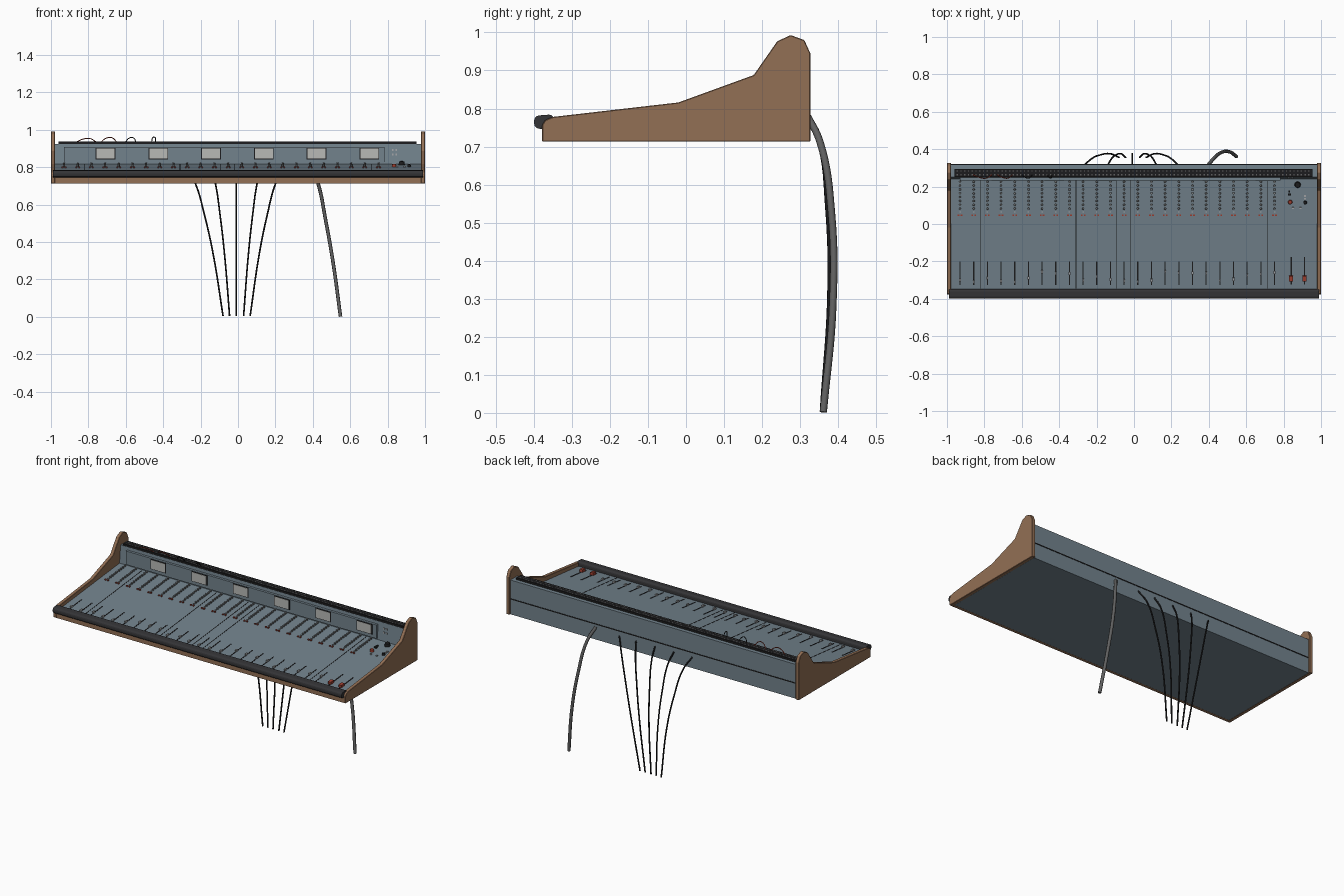
import bpy, bmesh, math, random
from mathutils import Matrix, Vector

if "Cube" in bpy.data.objects:
    bpy.data.objects.remove(bpy.data.objects["Cube"])

random.seed(4)


def material(name, rgb):
    m = bpy.data.materials.new(name)
    m.diffuse_color = (*rgb, 1)
    m.use_nodes = True
    m.node_tree.nodes["Principled BSDF"].inputs["Base Color"].default_value = m.diffuse_color
    return m


WOOD = material("wood", (0.29, 0.16, 0.09))
BLUE = material("blue grey metal", (0.17, 0.225, 0.265))
BLACK = material("black", (0.012, 0.012, 0.013))
PAD = material("dark padding", (0.035, 0.035, 0.038))
GREY = material("cable grey", (0.12, 0.12, 0.12))
METER = material("meter face", (0.48, 0.49, 0.47))
SILVER = material("light grey", (0.38, 0.39, 0.40))
RED = material("red", (0.35, 0.05, 0.03))

Y0, Z0, Y1, Z1 = -0.36, 0.755, 0.24, 0.816      # sloping desk surface
TILT = math.atan2(Z1 - Z0, Y1 - Y0)


def desk(y):
    return Z0 + (y - Y0) * (Z1 - Z0) / (Y1 - Y0)


def finish(name, bm, mat, smooth=False):
    bmesh.ops.recalc_face_normals(bm, faces=bm.faces)
    me = bpy.data.meshes.new(name)
    bm.to_mesh(me)
    bm.free()
    me.materials.append(mat)
    ob = bpy.data.objects.new(name, me)
    bpy.context.collection.objects.link(ob)
    if smooth:
        bpy.context.view_layer.objects.active = ob
        ob.select_set(True)
        bpy.ops.object.shade_smooth_by_angle()
        ob.select_set(False)
    return ob


def extrude(name, profile, x0, x1, mat, bevel=0):
    """Solid from a (y, z) profile running along x."""
    bm = bmesh.new()
    face = bm.faces.new([bm.verts.new((x0, y, z)) for y, z in profile])
    r = bmesh.ops.extrude_face_region(bm, geom=[face])
    bmesh.ops.translate(bm, vec=(x1 - x0, 0, 0),
                        verts=[v for v in r["geom"] if isinstance(v, bmesh.types.BMVert)])
    ob = finish(name, bm, mat)
    if bevel:
        b = ob.modifiers.new("bevel", "BEVEL")
        b.width, b.segments = bevel, 1
    return ob


def boxes(name, items, mat):
    """items: (centre, size, tilted)"""
    bm = bmesh.new()
    for c, s, tilted in items:
        rot = Matrix.Rotation(TILT if tilted else 0, 4, 'X')
        bmesh.ops.create_cube(bm, size=1, matrix=Matrix.Translation(c) @ rot @ Matrix.Diagonal((*s, 1)))
    return finish(name, bm, mat)


def knobs(name, items, mat, sides=8):
    """items: (base point, radius, height), standing on the sloping desk"""
    bm = bmesh.new()
    rot = Matrix.Rotation(TILT, 4, 'X')
    for p, r, h in items:
        m = Matrix.Translation(p) @ rot @ Matrix.Translation((0, 0, h / 2))
        bmesh.ops.create_cone(bm, cap_ends=True, segments=sides, radius1=r, radius2=r * 0.8,
                              depth=h, matrix=m)
    return finish(name, bm, mat, True)


def cable(name, points, radius, mat):
    cu = bpy.data.curves.new(name, 'CURVE')
    cu.dimensions = '3D'
    cu.bevel_depth, cu.bevel_resolution = radius, 2
    cu.resolution_u = 8
    cu.use_fill_caps = True
    sp = cu.splines.new('BEZIER')
    sp.bezier_points.add(len(points) - 1)
    for bp, p in zip(sp.bezier_points, points):
        bp.co = p
        bp.handle_left_type = bp.handle_right_type = 'AUTO'
    cu.materials.append(mat)
    bpy.context.collection.objects.link(bpy.data.objects.new(name, cu))


# Wooden end cheeks and front board
cheek = [(-0.378, 0.713), (0.327, 0.713), (0.327, 0.945), (0.311, 0.98), (0.275, 0.993),
         (0.24, 0.977), (0.178, 0.888), (-0.02, 0.816), (-0.35, 0.778), (-0.37, 0.77), (-0.378, 0.757)]
for side, x in (("left", -1), ("right", 0.978)):
    extrude(side + "_cheek", cheek, x, x + 0.022, WOOD, 0.002)
extrude("front_board", [(-0.376, 0.713), (-0.358, 0.713), (-0.358, 0.76), (-0.376, 0.76)],
        -0.979, 0.979, WOOD)

# Metal case with the raised rear bridge
extrude("case", [(-0.36, 0.7135), (0.318, 0.7135), (0.318, 0.925), (0.25, 0.925), (Y1, Z1), (Y0, Z0)],
        -0.979, 0.979, BLUE)
extrude("back_groove", [(0.316, 0.806), (0.32, 0.806), (0.32, 0.812), (0.316, 0.812)], -0.978, 0.978, BLACK)

# Padded arm rest
rest = []
for cy, cz, a0 in ((-0.36, 0.771, 0), (-0.386, 0.769, 90), (-0.386, 0.76, 180), (-0.36, 0.757, 270)):
    rest += [(cy + 0.013 * math.cos(math.radians(a0 + d)), cz + 0.013 * math.sin(math.radians(a0 + d)))
             for d in (0, 30, 60, 90)]
extrude("arm_rest", rest, -0.988, 0.988, PAD)

# Meter panel with six meters
boxes("meter_panel", [((-0.073, 0.241, 0.865), (1.715, 0.016, 0.084), False)], BLUE)
meter_x = [-0.708 + 0.282 * i for i in range(6)]
boxes("meter_frames", [((x, 0.233, 0.873), (0.106, 0.004, 0.062), False) for x in meter_x], BLACK)
boxes("meter_faces", [((x, 0.231, 0.873), (0.096, 0.004, 0.054), False) for x in meter_x], METER)

# Patch bay on the bridge top
boxes("patch_bay", [((-0.003, 0.273, 0.93), (1.915, 0.044, 0.014), False)], BLACK)
boxes("patch_sockets", [((-0.945 + 0.02 * i, y, 0.937), (0.007, 0.007, 0.002), False)
                        for i in range(95) for y in (0.263, 0.283)], GREY)

# Patch leads
for i, (a, b, top, mat) in enumerate(((-0.86, -0.76, 0.953, RED), (-0.73, -0.65, 0.958, RED),
                                      (-0.6, -0.545, 0.958, BLACK), (-0.462, -0.44, 0.961, BLACK))):
    cable(f"patch_lead_{i + 1}", [(a, 0.263, 0.936), (a + (b - a) * 0.3, 0.25, top - 0.003),
                                  (a + (b - a) * 0.7, 0.245, top), (b, 0.263, 0.936)], 0.0025, mat)

# Panel seams
seam_y = -0.055
boxes("panel_seams", [((x, seam_y, desk(seam_y)), (0.004, 0.58, 0.002), True)
                      for x in (-0.82, -0.31, -0.092, -0.018, 0.713)], BLACK)

# Channel strips: fader, knobs and buttons
channels = [-0.93 + 0.0731 * i for i in range(24)]
slots, caps, bases, tops, reds, switches = [], [], [], [], [], []
for x in channels:
    slots.append(((x, -0.263, desk(-0.263)), (0.006, 0.124, 0.003), True))
    y = random.uniform(-0.315, -0.25)
    caps.append(((x, y, desk(y) + 0.006), (0.009, 0.016, 0.012), True))
    for k in range(8):
        y = 0.082 + 0.0205 * k
        bases.append(((x, y, desk(y)), 0.0062, 0.008))
        tops.append(((x, y, desk(y) + 0.008), 0.0045, 0.003))
    for dx in (-0.008, 0.008):
        reds.append(((x + dx, 0.047, desk(0.047) + 0.003), (0.009, 0.008, 0.007), True))
    switches.append(((x, 0.064, desk(0.064) + 0.003), (0.008, 0.006, 0.006), True))
boxes("fader_caps", caps, SILVER)
knobs("channel_knobs", bases, GREY)
knobs("knob_caps", tops, SILVER)
boxes("channel_buttons", reds, RED)
boxes("channel_switches", switches, SILVER)

# Master section
masters = (0.84, 0.912)
slots += [((x, -0.25, desk(-0.25)), (0.007, 0.15, 0.003), True) for x in masters]
boxes("fader_slots", slots, BLACK)
boxes("master_fader_caps", [((x, -0.292, desk(-0.292) + 0.009), (0.02, 0.03, 0.016), True)
                            for x in masters], RED)
knobs("monitor_knob", [((0.875, 0.21, desk(0.21)), 0.017, 0.018),
                       ((0.915, 0.115, desk(0.115)), 0.01, 0.012)], BLACK, 16)
knobs("talkback_knob", [((0.835, 0.117, desk(0.117)), 0.012, 0.014)], RED, 16)
boxes("master_switches", [((0.832, 0.158, desk(0.158) + 0.004), (0.016, 0.012, 0.01), True),
                          ((0.83, 0.174, desk(0.174) + 0.004), (0.008, 0.012, 0.008), True)], BLACK)
boxes("master_buttons", [((x, y, desk(y) + 0.003), (0.01, 0.009, 0.006), True)
                         for x, y in ((0.915, 0.15), (0.915, 0.135), (0.85, 0.085), (0.89, 0.085))], SILVER)
boxes("signal_lights", [((x, 0.246, z), (0.009, 0.008, 0.009), False)
                        for x in (0.828, 0.846) for z in (0.868, 0.892)], SILVER)

# Rear cables
for i, (a, b) in enumerate(((-0.265, -0.08), (-0.14, -0.045), (-0.01, -0.01), (0.12, 0.03), (0.235, 0.065))):
    pts = [(a, 0.316, 0.78)]
    for t, y, z in ((0.2, 0.348, 0.713), (0.47, 0.37, 0.54), (0.72, 0.376, 0.33), (1, 0.356, 0.005)):
        pts.append((a + (b - a) * t, y, z))
    cable(f"signal_cable_{i + 1}", pts, 0.0045, BLACK)
cable("power_cable", [(0.395, 0.314, 0.79), (0.428, 0.352, 0.713), (0.468, 0.383, 0.52),
                      (0.51, 0.386, 0.28), (0.548, 0.361, 0.002)], 0.0095, GREY)
